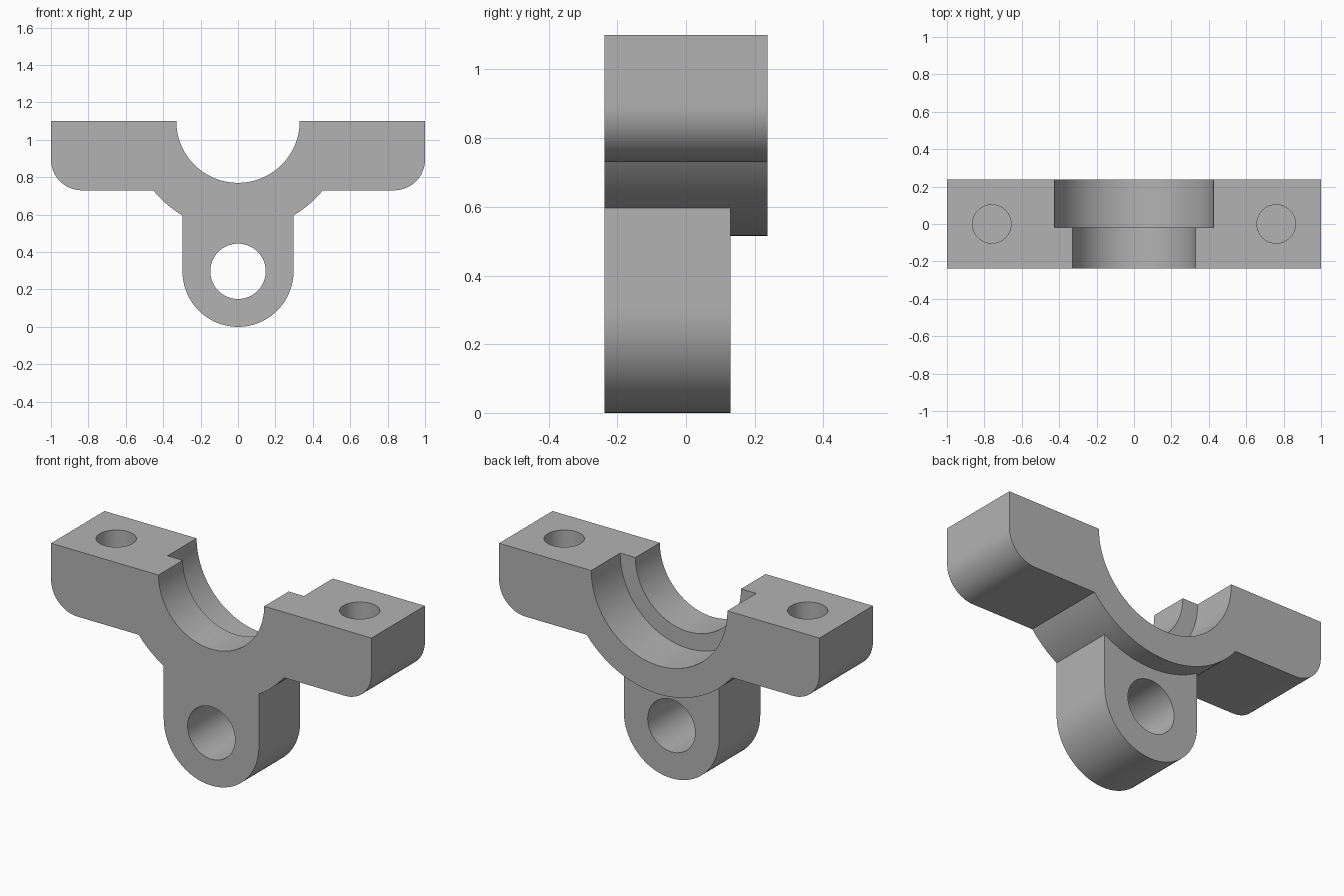
import bpy, bmesh
from math import sin, cos, asin, pi, radians
from mathutils import Matrix

if "Cube" in bpy.data.objects:
    bpy.data.objects.remove(bpy.data.objects["Cube"], do_unlink=True)

# Main dimensions
TOP = 1.1            # split face, also the height of the bore axis
HALF_DEPTH = 0.238
FLANGE_Z = 0.73
COLLAR_R = 0.585
CORNER_R = 0.165
LUG_R = 0.297
LUG_BACK = 0.13

steel = bpy.data.materials.new("plain grey")
GREY = (0.45, 0.45, 0.45, 1)
steel.diffuse_color = GREY
steel.use_nodes = True
steel.node_tree.nodes["Principled BSDF"].inputs["Base Color"].default_value = GREY


def arc(cx, cz, r, a0, a1, n):
    """Points on an arc in the xz plane, angles in radians."""
    return [(cx + r * cos(a0 + (a1 - a0) * i / n), cz + r * sin(a0 + (a1 - a0) * i / n))
            for i in range(n + 1)]


def finish(name, bm):
    bmesh.ops.recalc_face_normals(bm, faces=bm.faces)
    mesh = bpy.data.meshes.new(name)
    bm.to_mesh(mesh)
    bm.free()
    mesh.materials.append(steel)
    obj = bpy.data.objects.new(name, mesh)
    bpy.context.collection.objects.link(obj)
    return obj


def extrude_profile(name, points, y0, y1):
    bm = bmesh.new()
    face = bm.faces.new([bm.verts.new((x, y0, z)) for x, z in points])
    moved = bmesh.ops.extrude_face_region(bm, geom=[face])["geom"]
    bmesh.ops.translate(bm, vec=(0, y1 - y0, 0),
                        verts=[v for v in moved if isinstance(v, bmesh.types.BMVert)])
    return finish(name, bm)


def cylinder(name, r, length, centre, along_y=False):
    bm = bmesh.new()
    turn = Matrix.Rotation(pi / 2 if along_y else 0, 4, 'X')
    bmesh.ops.create_cone(bm, cap_ends=True, segments=96, radius1=r, radius2=r,
                          depth=length, matrix=Matrix.Translation(centre) @ turn)
    return finish(name, bm)


def combine(target, tool, operation):
    tool.hide_render = True
    mod = target.modifiers.new(operation.lower(), 'BOOLEAN')
    mod.operation, mod.object, mod.solver = operation, tool, 'EXACT'
    bpy.context.view_layer.objects.active = target
    bpy.ops.object.modifier_apply(modifier=mod.name)
    bpy.data.objects.remove(tool, do_unlink=True)


# Flanges and half-round collar as a single profile
meet = asin((TOP - FLANGE_Z) / COLLAR_R)
outline = [(-1, TOP)]
outline += arc(CORNER_R - 1, FLANGE_Z + CORNER_R, CORNER_R, pi, 1.5 * pi, 16)
outline += arc(0, TOP, COLLAR_R, pi + meet, 2 * pi - meet, 48)
outline += arc(1 - CORNER_R, FLANGE_Z + CORNER_R, CORNER_R, 1.5 * pi, 2 * pi, 16)
outline += [(1, TOP)]
cap = extrude_profile("bearing_cap", outline, -HALF_DEPTH, HALF_DEPTH)

# Rounded hanging lug
lug_outline = [(-LUG_R, 0.65)] + arc(0, LUG_R, LUG_R, pi, 2 * pi, 48) + [(LUG_R, 0.65)]
combine(cap, extrude_profile("lug", lug_outline, -HALF_DEPTH, LUG_BACK), 'UNION')

# Stepped bore, narrow through and wider at the back
combine(cap, cylinder("bore", 0.33, 1, (0, 0, TOP), True), 'DIFFERENCE')
combine(cap, cylinder("counterbore", 0.425, 0.5, (0, 0.23, TOP), True), 'DIFFERENCE')

# Lug eye
combine(cap, cylinder("lug_eye", 0.148, 1, (0, 0, LUG_R), True), 'DIFFERENCE')

# Blind bolt holes in both flanges
for side in (-1, 1):
    combine(cap, cylinder("bolt_hole", 0.103, 0.5, (side * 0.76, 0, TOP), False), 'DIFFERENCE')

# Smooth curved walls, crisp edges
bpy.ops.object.select_all(action='DESELECT')
cap.select_set(True)
bpy.context.view_layer.objects.active = cap
bpy.ops.object.shade_smooth_by_angle(angle=radians(30))
